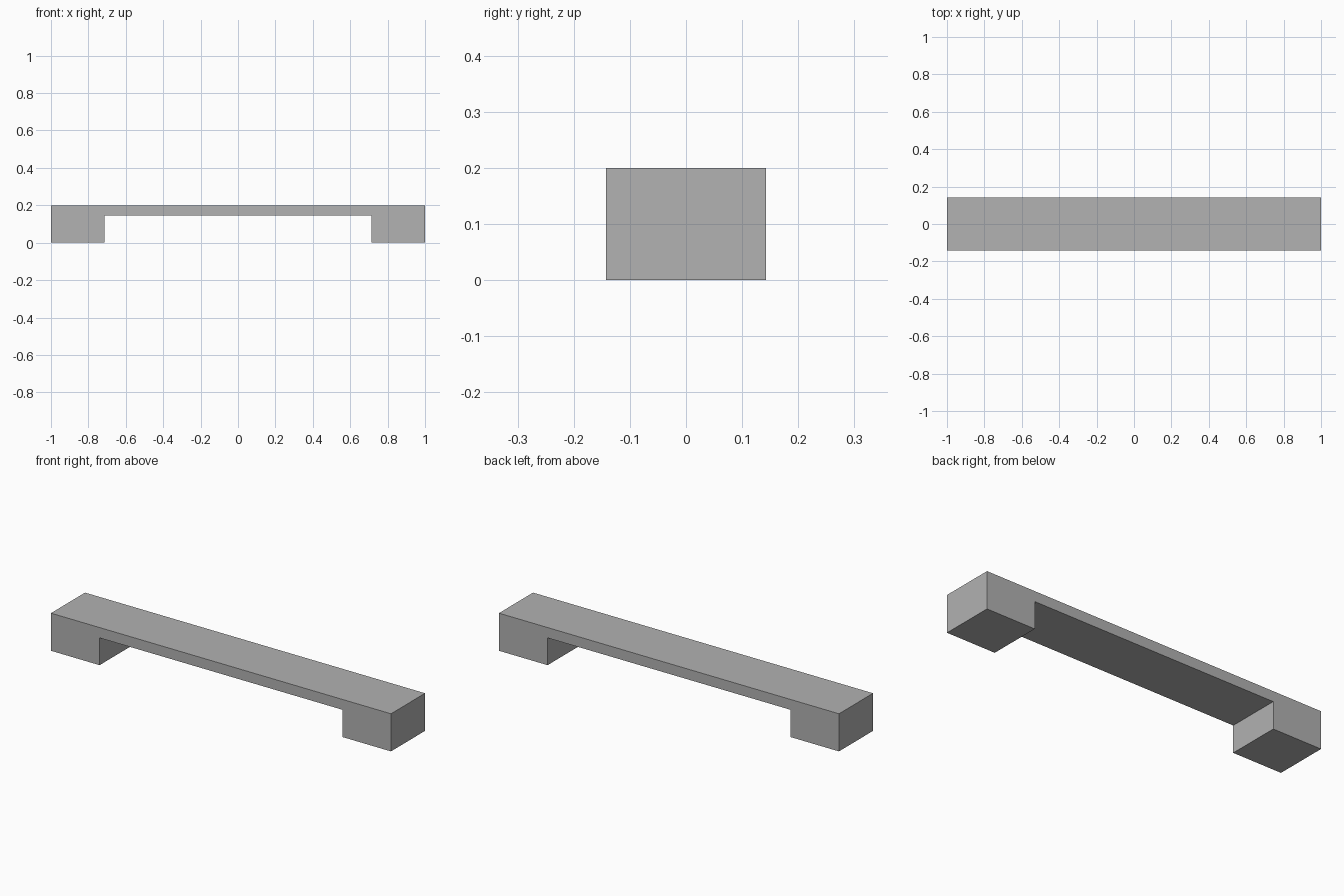
import bpy
import bmesh

default = bpy.data.objects.get("Cube")
if default:
    bpy.data.objects.remove(default, do_unlink=True)

HALF_LENGTH = 1.0
HALF_DEPTH = 0.143
HEIGHT = 0.2
FOOT_INNER = 0.714      # inner face of each foot
BEAM_UNDERSIDE = 0.145

# Plain grey material
grey = bpy.data.materials.new("plain_grey")
grey.use_nodes = True
colour = (0.445, 0.445, 0.445, 1.0)
grey.diffuse_color = colour
grey.node_tree.nodes["Principled BSDF"].inputs["Base Color"].default_value = colour

# Handle side profile: right half, mirrored to the left
half = [(FOOT_INNER, BEAM_UNDERSIDE), (FOOT_INNER, 0),
        (HALF_LENGTH, 0), (HALF_LENGTH, HEIGHT)]
profile = half + [(-x, z) for x, z in reversed(half)]

# Bar handle: profile extruded through its depth
bm = bmesh.new()
front = bm.faces.new([bm.verts.new((x, -HALF_DEPTH, z)) for x, z in profile])
extruded = bmesh.ops.extrude_face_region(bm, geom=[front], use_keep_orig=True)
back = [v for v in extruded["geom"] if isinstance(v, bmesh.types.BMVert)]
bmesh.ops.translate(bm, verts=back, vec=(0, 2 * HALF_DEPTH, 0))
bmesh.ops.recalc_face_normals(bm, faces=bm.faces)

mesh = bpy.data.meshes.new("bar_handle")
bm.to_mesh(mesh)
bm.free()
mesh.materials.append(grey)
bpy.context.collection.objects.link(bpy.data.objects.new("bar_handle", mesh))
